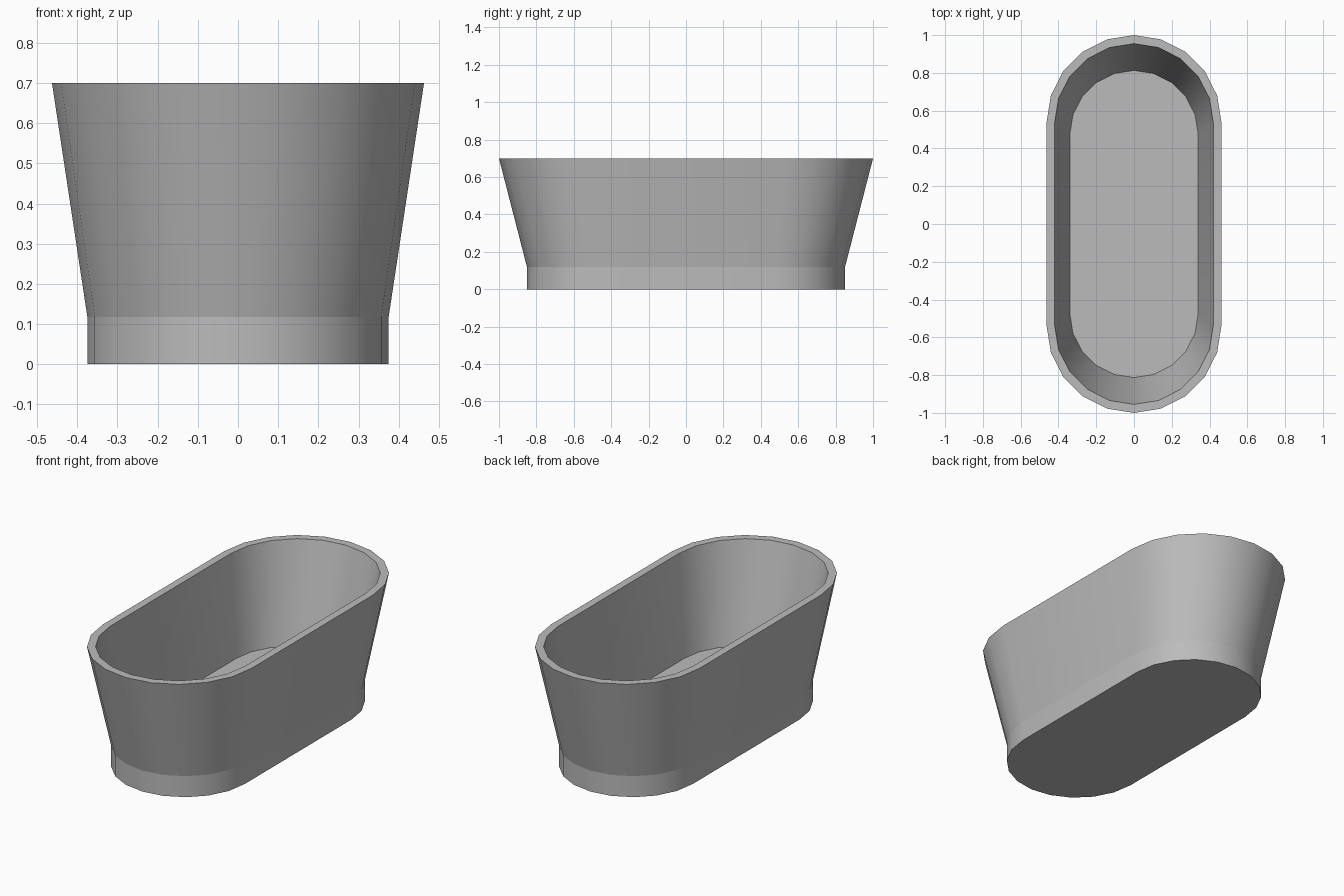
import bpy, bmesh
from math import sin, cos, pi

cube = bpy.data.objects.get("Cube")
if cube:
    bpy.data.objects.remove(cube, do_unlink=True)

# Plain grey enamel
grey = bpy.data.materials.new("grey_enamel")
grey.use_nodes = True
colour = (0.5, 0.5, 0.5, 1)
grey.diffuse_color = colour
grey.node_tree.nodes["Principled BSDF"].inputs["Base Color"].default_value = colour

CAP_STEPS = 10


def stadium(bm, half_width, half_length, z):
    """Ring with straight sides and a half circle at each end."""
    straight = half_length - half_width
    ring = []
    for end in (1, -1):
        for i in range(CAP_STEPS + 1):
            a = pi * i / CAP_STEPS
            ring.append(bm.verts.new((end * half_width * cos(a),
                                      end * (straight + half_width * sin(a)), z)))
    return ring


# Sections from the underside, up the outside, over the rim and down to the floor
sections = [
    (0.375, 0.85, 0.0),
    (0.375, 0.85, 0.118),
    (0.463, 1.0, 0.7),
    (0.42, 0.955, 0.7),
    (0.34, 0.813, 0.155),
]

bm = bmesh.new()
rings = [stadium(bm, *s) for s in sections]
for low, high in zip(rings, rings[1:]):
    for i in range(len(low)):
        j = (i + 1) % len(low)
        bm.faces.new((low[i], low[j], high[j], high[i])).smooth = True

# Underside and inner floor
bm.faces.new(list(reversed(rings[0])))
bm.faces.new(rings[-1])

# Crisp edges around every section
for ring in rings:
    for i, v in enumerate(ring):
        bm.edges.get((v, ring[(i + 1) % len(ring)])).smooth = False

mesh = bpy.data.meshes.new("bathtub")
bm.to_mesh(mesh)
bm.free()
mesh.materials.append(grey)
tub = bpy.data.objects.new("bathtub", mesh)
bpy.context.collection.objects.link(tub)
